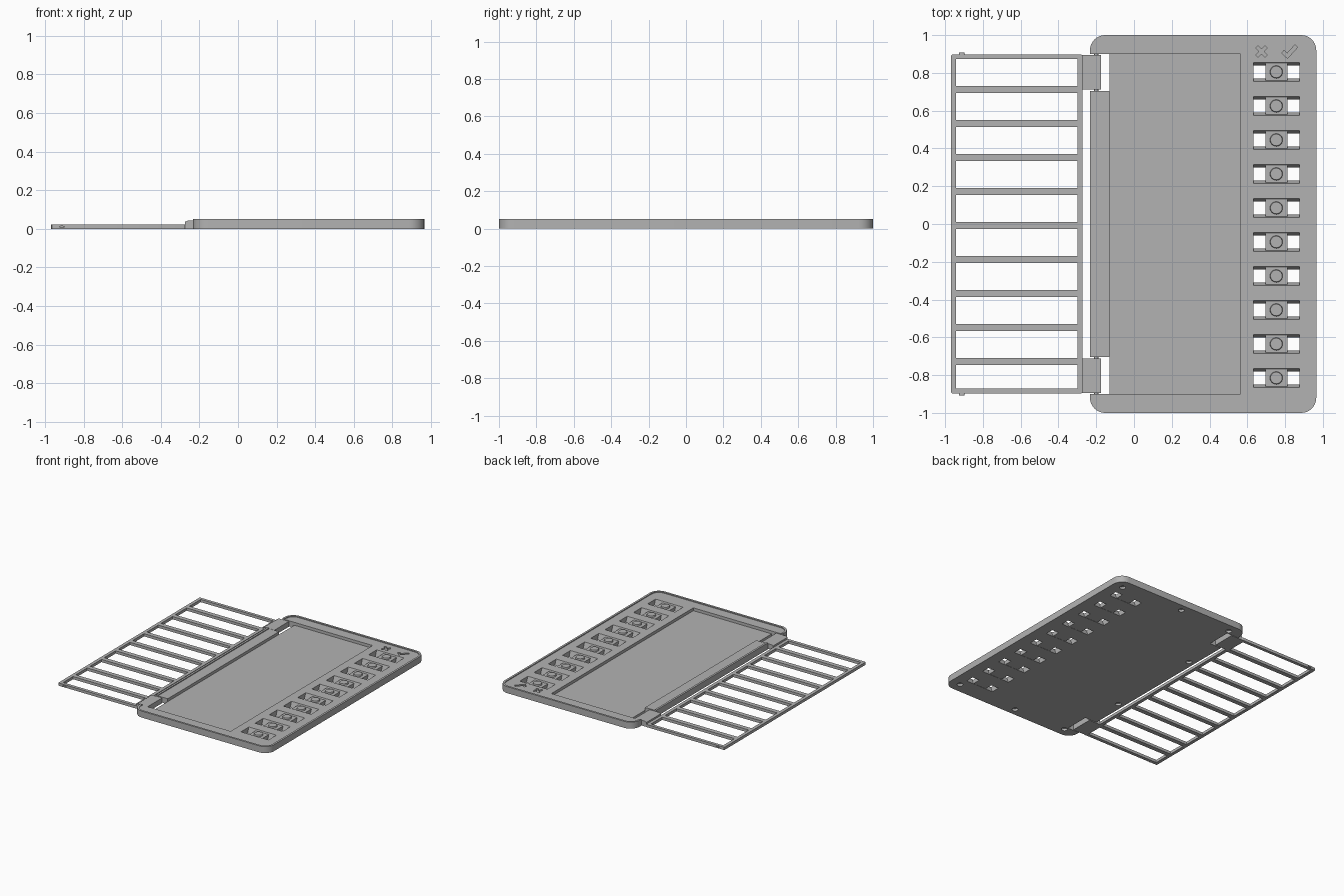
import bpy, bmesh, math
from mathutils import Matrix, Vector

if "Cube" in bpy.data.objects:
    bpy.data.objects.remove(bpy.data.objects["Cube"], do_unlink=True)

grey = bpy.data.materials.new("plain_grey")
grey.use_nodes = True
colour = (0.45, 0.45, 0.45, 1)
grey.diffuse_color = colour
grey.node_tree.nodes["Principled BSDF"].inputs["Base Color"].default_value = colour

TOP, DECK, FLOOR = 0.052, 0.045, 0.022
BASE_X = (-0.233, 0.965)
SLOT_X = (0.632, 0.876)
ROWS = [0.805 - 0.18 * k for k in range(10)]


def finish(name, bm):
    bmesh.ops.recalc_face_normals(bm, faces=bm.faces)
    mesh = bpy.data.meshes.new(name)
    bm.to_mesh(mesh)
    bm.free()
    mesh.materials.append(grey)
    ob = bpy.data.objects.new(name, mesh)
    bpy.context.collection.objects.link(ob)
    return ob


def add_prism(bm, points, z0, z1):
    bottom = bm.faces.new([bm.verts.new((x, y, z0)) for x, y in points])
    top = bmesh.ops.extrude_face_region(bm, geom=[bottom])["geom"]
    for v in top:
        if isinstance(v, bmesh.types.BMVert):
            v.co.z = z1


def add_box(bm, x, y, z, taper=0):
    # Box whose bottom is narrower in y by the taper on each side
    verts = bmesh.ops.create_cube(bm, size=1)["verts"]
    for v in verts:
        low = v.co.z < 0
        inset = taper if low else 0
        v.co = (x[v.co.x > 0], y[1] - inset if v.co.y > 0 else y[0] + inset, z[0] if low else z[1])


def add_cylinder(bm, centre, radius, length, axis="Z", top=None):
    turn = Matrix.Rotation(math.pi / 2, 4, "X") if axis == "Y" else Matrix()
    bmesh.ops.create_cone(bm, cap_ends=True, segments=24, radius1=radius,
                          radius2=radius if top is None else top, depth=length,
                          matrix=Matrix.Translation(centre) @ turn)


def rounded(x, y, r, steps=8):
    points = []
    corners = [(x[1] - r, y[1] - r), (x[0] + r, y[1] - r), (x[0] + r, y[0] + r), (x[1] - r, y[0] + r)]
    for q, (cx, cy) in enumerate(corners):
        for s in range(steps + 1):
            a = math.pi / 2 * (q + s / steps)
            points.append((cx + r * math.cos(a), cy + r * math.sin(a)))
    return points


def cut(target, bm):
    cutter = finish("cutter", bm)
    cutter.hide_render = True
    mod = target.modifiers.new("cut", "BOOLEAN")
    mod.operation, mod.solver, mod.object = "DIFFERENCE", "EXACT", cutter
    bpy.context.view_layer.objects.active = target
    bpy.ops.object.modifier_apply(modifier=mod.name)
    bpy.data.objects.remove(cutter, do_unlink=True)


def smooth(ob):
    bpy.ops.object.select_all(action="DESELECT")
    ob.select_set(True)
    bpy.context.view_layer.objects.active = ob
    bpy.ops.object.shade_smooth_by_angle(angle=math.radians(30))


# Tray base with a raised rim
bm = bmesh.new()
add_prism(bm, rounded(BASE_X, (-1, 1), 0.08), 0, TOP)
base = finish("tray_base", bm)
bm = bmesh.new()
add_prism(bm, rounded((BASE_X[0] + 0.016, BASE_X[1] - 0.016), (-0.984, 0.984), 0.064), DECK, 0.1)
cut(base, bm)

# Writing panel recess
bm = bmesh.new()
add_box(bm, (-0.13, 0.565), (-0.9, 0.9), (FLOOR, 0.1))
cut(base, bm)

# Hinge notches and slider slots with sloping sides
bm = bmesh.new()
for s in (-1, 1):
    add_box(bm, (-0.3, -0.13), sorted((s * 0.705, s * 0.9)), (-0.05, 0.15))
for y in ROWS:
    add_box(bm, SLOT_X, (y - 0.051, y + 0.051), (-0.001, DECK + 0.001), 0.018)
cut(base, bm)

# Screw holes underneath
bm = bmesh.new()
screws = [(x, s * y) for s in (-1, 1) for x, y in ((0.88, 0.92), (0.34, 0.94), (-0.12, 0.93), (-0.185, 0.4))]
for x, y in screws:
    add_cylinder(bm, (x, y, 0), 0.022, 0.036)
cut(base, bm)


# Engraved cross and tick
def stroke_union(points, width):
    # Outline of a mitred open stroke
    left, right = [], []
    pts = [Vector(p) for p in points]
    for i, p in enumerate(pts):
        dirs = [(pts[j + 1] - pts[j]).normalized() for j in (i - 1, i) if 0 <= j < len(pts) - 1]
        d = sum(dirs, Vector((0, 0))).normalized()
        n = Vector((-d.y, d.x)) * (width / 2 / max(0.4, d.dot(dirs[0])))
        left.append(p + n)
        right.append(p - n)
    return [tuple(p) for p in left + right[::-1]]


bm = bmesh.new()
arm, half = 0.034, 0.009
outline = []
for q in range(4):
    for u, v in ((arm, -half), (arm, half), (half, half)):
        a = math.pi / 4 + q * math.pi / 2
        outline.append((0.675 + u * math.cos(a) - v * math.sin(a), 0.913 + u * math.sin(a) + v * math.cos(a)))
add_prism(bm, outline, DECK - 0.012, 0.1)
tick = [(0.788, 0.912), (0.812, 0.89), (0.859, 0.942)]
add_prism(bm, stroke_union(tick, 0.019), DECK - 0.012, 0.1)
cut(base, bm)
smooth(base)

# Sliders with round buttons
for i, y in enumerate(ROWS):
    bm = bmesh.new()
    add_box(bm, (0.695, 0.812), (y - 0.047, y + 0.047), (0.002, 0.034), 0.013)
    add_cylinder(bm, (0.7535, y, 0.039), 0.034, 0.012, top=0.031)
    smooth(finish(f"slider_{i + 1}", bm))

# Folding grille: side rails, end rails and cross bars
bm = bmesh.new()
add_prism(bm, rounded((-0.968, -0.273), (-0.897, 0.897), 0.008, 3), 0, 0.022)
grille = finish("folding_grille", bm)
bm = bmesh.new()
edges = [0.873] + [0.712 - 0.18 * k for k in range(9)] + [-0.871]
for k in range(10):
    high = edges[k] - (0.018 if k else 0)
    low = edges[k + 1] + (0.018 if k < 9 else 0)
    add_box(bm, (-0.942, -0.3), (low, high), (-0.05, 0.1))
cut(grille, bm)
smooth(grille)

# Hinge arms, hinge pins and latch pegs
for side, s in (("back", 1), ("front", -1)):
    bm = bmesh.new()
    profile = [(-0.275, 0), (-0.175, 0), (-0.175, 0.042), (-0.262, 0.042), (-0.275, 0.036)]
    face = bm.faces.new([bm.verts.new((x, s * 0.712, z)) for x, z in profile])
    for v in bmesh.ops.extrude_face_region(bm, geom=[face])["geom"]:
        if isinstance(v, bmesh.types.BMVert):
            v.co.y = s * 0.895
    finish(f"{side}_hinge_arm", bm)
    bm = bmesh.new()
    add_cylinder(bm, (-0.2, s * 0.803, 0.022), 0.012, 0.21, "Y")
    smooth(finish(f"{side}_hinge_pin", bm))
    bm = bmesh.new()
    add_cylinder(bm, (-0.912, s * 0.9, 0.011), 0.014, 0.014, "Y")
    for v in bm.verts:
        v.co.z = 0.011 + (v.co.z - 0.011) * 0.4
    smooth(finish(f"{side}_latch_peg", bm))
